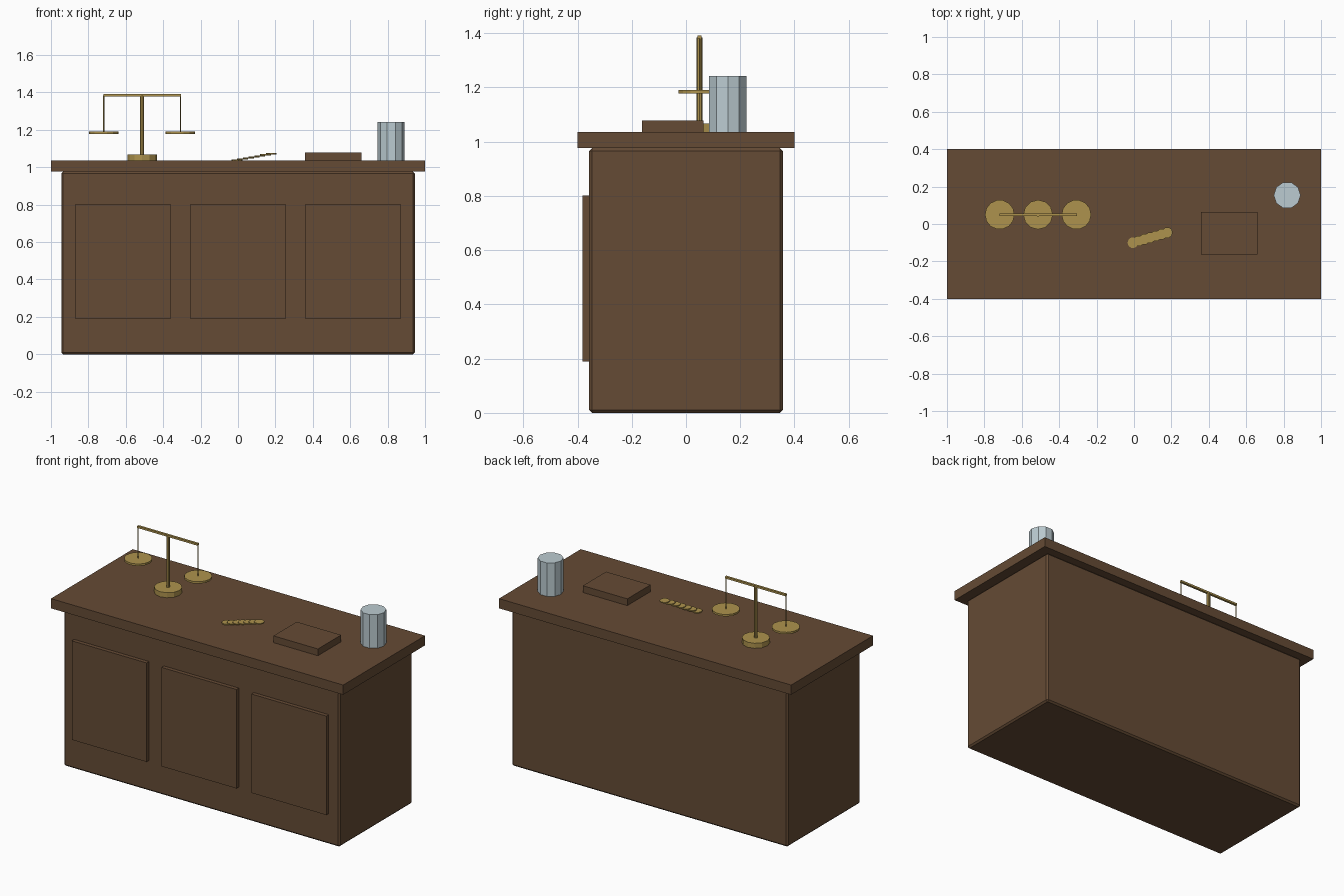
import bpy, math

if "Cube" in bpy.data.objects:
    bpy.data.objects.remove(bpy.data.objects["Cube"])


def material(name, rgb):
    m = bpy.data.materials.new(name)
    m.diffuse_color = (*rgb, 1)
    m.use_nodes = True
    m.node_tree.nodes["Principled BSDF"].inputs["Base Color"].default_value = m.diffuse_color
    return m


WOOD = material("brown wood", (0.13, 0.07, 0.035))
BRASS = material("brass", (0.42, 0.29, 0.075))
GLASS = material("pale glass", (0.50, 0.60, 0.64))


def box(name, lo, hi, mat, bevel=0):
    bpy.ops.mesh.primitive_cube_add(size=1, location=[(a + b) / 2 for a, b in zip(lo, hi)])
    o = bpy.context.object
    o.name = name
    o.scale = [b - a for a, b in zip(lo, hi)]
    bpy.ops.object.transform_apply(location=False, rotation=False, scale=True)
    if bevel:
        b = o.modifiers.new("bevel", "BEVEL")
        b.width = bevel
        b.segments = 1
    o.data.materials.append(mat)
    return o


def cyl(name, x, y, z0, z1, r, sides, mat):
    bpy.ops.mesh.primitive_cylinder_add(vertices=sides, radius=r, depth=z1 - z0,
                                        location=(x, y, (z0 + z1) / 2),
                                        rotation=(0, 0, math.pi / 2))
    o = bpy.context.object
    o.name = name
    o.data.materials.append(mat)
    return o


TOP = 1.036

# counter body, top slab and front panels
box("counter_body", (-0.945, -0.357, 0), (0.945, 0.357, 0.976), WOOD, 0.01)
box("counter_top", (-1, -0.4, 0.976), (1, 0.4, TOP), WOOD)
for i in (-1, 0, 1):
    cx = 0.615 * i
    box("front_panel", (cx - 0.256, -0.381, 0.19), (cx + 0.256, -0.35, 0.802), WOOD)

# balance scale
SX, SY = -0.513, 0.05
cyl("scale_base", SX, SY, TOP, 1.067, 0.079, 12, BRASS)
cyl("scale_post", SX, SY, 1.06, 1.385, 0.0105, 8, BRASS)
box("scale_beam", (SX - 0.207, SY - 0.007, 1.379), (SX + 0.207, SY + 0.007, 1.391), BRASS)
for s in (-1, 1):
    cyl("scale_hanger", SX + s * 0.205, SY, 1.185, 1.383, 0.003, 6, BRASS)
    cyl("scale_pan", SX + s * 0.205, SY, 1.178, 1.19, 0.079, 14, BRASS)

# fanned coins
for i in range(7):
    t = i / 6
    z = TOP + 0.0055 * i
    cyl("coin", -0.006 + 0.184 * t, -0.1 + 0.054 * t, z, z + 0.006, 0.029, 10, BRASS)

# ledger and jar
box("ledger", (0.357, -0.163, TOP), (0.661, 0.064, 1.078), WOOD)
cyl("jar", 0.819, 0.154, TOP, 1.243, 0.072, 10, GLASS)
